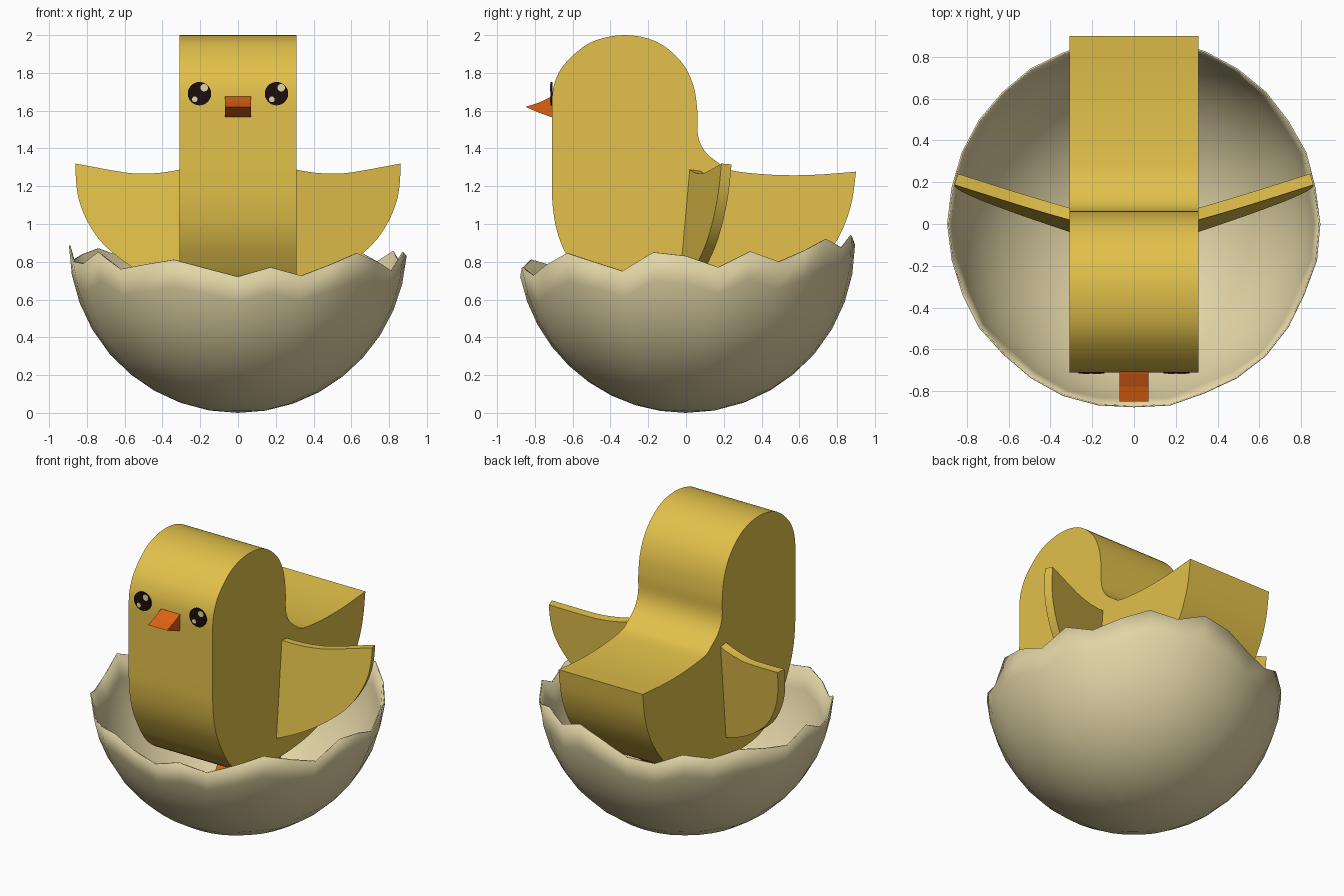
import bpy, bmesh, math
from mathutils import Vector

if "Cube" in bpy.data.objects:
    bpy.data.objects.remove(bpy.data.objects["Cube"])


def material(name, rgb):
    m = bpy.data.materials.new(name)
    m.diffuse_color = (*rgb, 1)
    m.use_nodes = True
    m.node_tree.nodes["Principled BSDF"].inputs["Base Color"].default_value = m.diffuse_color
    return m


YELLOW = material("duckling yellow", (0.76, 0.53, 0.069))
ORANGE = material("beak orange", (0.73, 0.122, 0.006))
DARK = material("eye dark", (0.012, 0.004, 0.004))
CREAM = material("shell cream", (0.76, 0.665, 0.38))


def finish(name, bm, mat, angle=None):
    bmesh.ops.recalc_face_normals(bm, faces=bm.faces)
    me = bpy.data.meshes.new(name)
    bm.to_mesh(me)
    bm.free()
    me.materials.append(mat)
    ob = bpy.data.objects.new(name, me)
    bpy.context.collection.objects.link(ob)
    if angle:
        bpy.ops.object.select_all(action='DESELECT')
        ob.select_set(True)
        bpy.context.view_layer.objects.active = ob
        bpy.ops.object.shade_smooth_by_angle(angle=math.radians(angle))
    return ob


def prism(name, pts, vec, mat, angle=None):
    """Outline of 3D points extruded along vec."""
    bm = bmesh.new()
    f = bm.faces.new([bm.verts.new(p) for p in pts])
    r = bmesh.ops.extrude_face_region(bm, geom=[f], use_keep_orig=True)
    verts = [v for v in r["geom"] if isinstance(v, bmesh.types.BMVert)]
    bmesh.ops.translate(bm, verts=verts, vec=vec)
    return finish(name, bm, mat, angle)


def curve(pts, n=4):
    """Smooth open curve through 2D points (end point left out)."""
    p = [Vector(q) for q in pts]
    p = [p[0]] + p + [p[-1]]
    out = []
    for a, b, c, d in zip(p, p[1:], p[2:], p[3:]):
        for k in range(n):
            t = k / n
            out.append(0.5 * (2 * b + (c - a) * t + (2 * a - 5 * b + 4 * c - d) * t * t
                              + (3 * b - a - 3 * c + d) * t ** 3))
    return out


# body: side profile with a sharp tail tip
back = [(-.71, 1.66), (-.695, 1.75), (-.64, 1.85), (-.507, 1.96), (-.33, 2.0), (-.16, 1.967),
        (-.03, 1.865), (.037, 1.74), (.06, 1.6), (.063, 1.47), (.1, 1.385), (.17, 1.325),
        (.237, 1.285), (.39, 1.265), (.55, 1.258), (.71, 1.262), (.90, 1.277)]
belly = [(.90, 1.277), (.88, 1.13), (.845, 1.01), (.785, .89), (.68, .75), (.53, .63),
         (.35, .555), (.1, .52), (-.2, .52), (-.38, .56), (-.53, .67), (-.635, .84),
         (-.685, .97), (-.706, 1.1), (-.71, 1.22), (-.71, 1.4), (-.71, 1.66)]
outline = curve(back) + curve(belly)
prism("body", [(-.31, y, z) for y, z in outline], (.62, 0, 0), YELLOW, 35)

# beak
beak = [(-.70, 1.675), (-.715, 1.673), (-.78, 1.642), (-.85, 1.62), (-.78, 1.59), (-.715, 1.567), (-.70, 1.566)]
prism("beak", [(-.07, y, z) for y, z in beak], (.14, 0, 0), ORANGE)


# eyes: thin discs with two highlights each
def disc(name, x, z, r, y, mat, n=24):
    ring = [(x + r * math.cos(2 * math.pi * k / n), y, z + r * math.sin(2 * math.pi * k / n))
            for k in range(n)]
    return prism(name, ring, (0, .009, 0), mat)


for side, s in (("left", -1), ("right", 1)):
    x = .204 * s
    disc(side + "_eye", x, 1.69, .062, -.717, DARK)
    disc(side + "_eye_large_glint", x + .025, 1.722, .02, -.719, CREAM)
    disc(side + "_eye_small_glint", x - .025, 1.66, .015, -.719, CREAM)

# wings: swept back and leaning plates
top = [(.30, 1.29), (.38, 1.275), (.48, 1.267), (.6, 1.273), (.86, 1.32)]
tip = [(.86, 1.32), (.857, 1.22), (.84, 1.12), (.80, 1.02), (.74, .925), (.66, .845),
       (.55, .765), (.43, .70), (.30, .65)]
wing = curve(top, 3) + curve(tip, 3) + [Vector((.30, .65))]
push = Vector((-.3, 1, -.09)).normalized() * .056
for side, s in (("left", -1), ("right", 1)):
    pts = [(s * x, .02 + .3 * (x - .31) + .09 * (z - 1.29), z) for x, z in wing]
    prism(side + "_wing", pts, (s * push.x, push.y, push.z), YELLOW, 35)

# legs and flat feet, resting inside the shell
for side, s in (("left", -1), ("right", 1)):
    x = .15 * s
    leg = [(.20, .56), (.27, .53), (-.03, .09), (-.10, .09)]
    prism(side + "_leg", [(x - .035, y, z) for y, z in leg], (.07, 0, 0), ORANGE)
    foot = [(-.035, -.02), (.035, -.02), (.09, -.24), (0, -.27), (-.09, -.24)]
    prism(side + "_foot", [(x + a, b, .095) for a, b in foot], (0, 0, .03), ORANGE)

# eggshell: lower half of a sphere with a jagged rim, counter-clockwise from +x
rim = [.83, .77, .855, .80, .86, .92, .875, .94, .89, .81, .79, .86, .83, .87, .84, .81,
       .885, .80, .79, .85, .76, .785, .81, .765, .72, .77, .725, .785, .845, .80, .75, .85]
R, RINGS, N = .895, 9, len(rim)
bm = bmesh.new()
pole = bm.verts.new((0, 0, 0))
prev = None
for j in range(1, RINGS + 1):
    ring = []
    for i, h in enumerate(rim):
        polar = math.acos((R - h) / R) * j / RINGS
        a = 2 * math.pi * i / N
        ring.append(bm.verts.new((R * math.sin(polar) * math.cos(a),
                                  R * math.sin(polar) * math.sin(a),
                                  R - R * math.cos(polar))))
    for i in range(N):
        k = (i + 1) % N
        if prev:
            bm.faces.new((prev[i], ring[i], ring[k], prev[k]))
        else:
            bm.faces.new((pole, ring[i], ring[k]))
    prev = ring
shell = finish("eggshell", bm, CREAM, 40)
thick = shell.modifiers.new("thickness", 'SOLIDIFY')
thick.thickness = .008
# keep the outside surface in place and grow inward
thick.offset = -1
